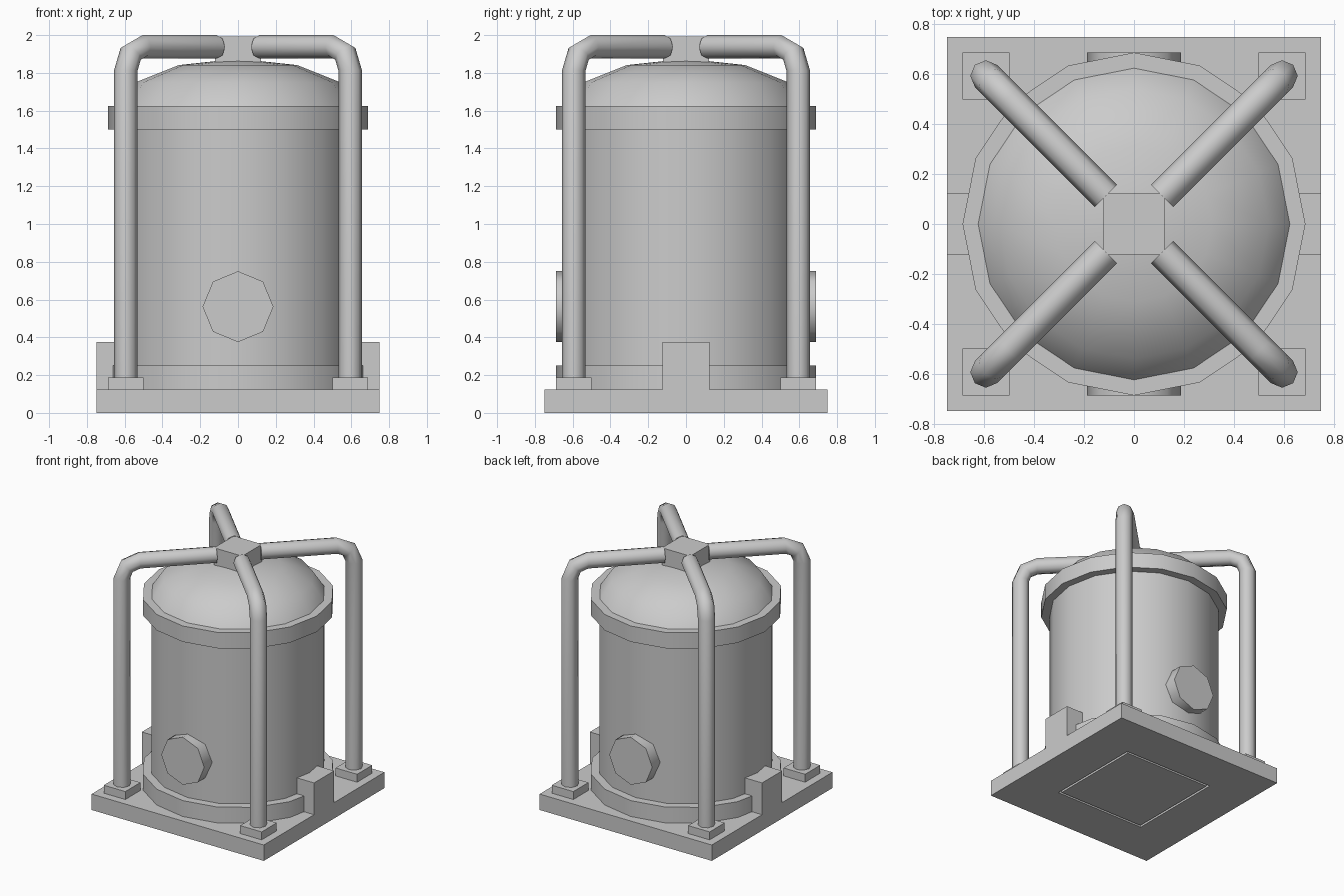
import bpy, bmesh, math
from math import sin, cos, pi
from mathutils import Vector

if "Cube" in bpy.data.objects:
    bpy.data.objects.remove(bpy.data.objects["Cube"])


def finish(name, bm, mirror=""):
    bmesh.ops.remove_doubles(bm, verts=bm.verts, dist=1e-5)
    bmesh.ops.recalc_face_normals(bm, faces=bm.faces)
    me = bpy.data.meshes.new(name)
    bm.to_mesh(me)
    bm.free()
    ob = bpy.data.objects.new(name, me)
    bpy.context.collection.objects.link(ob)
    bpy.ops.object.select_all(action='DESELECT')
    bpy.context.view_layer.objects.active = ob
    ob.select_set(True)
    bpy.ops.object.shade_smooth_by_angle(angle=math.radians(50))
    if mirror:
        m = ob.modifiers.new("mirror", 'MIRROR')
        m.use_axis = ['X' in mirror, 'Y' in mirror, False]
        m.use_mirror_merge = False
    return ob


def box_bm(lo, hi):
    bm = bmesh.new()
    bmesh.ops.create_cube(bm, size=1)
    for v in bm.verts:
        v.co = Vector([(a + b) / 2 + c * (b - a) for a, b, c in zip(lo, hi, v.co)])
    return bm


def bridge(bm, rings, closed=True):
    for a, b in zip(rings, rings[1:]):
        n = len(a)
        for i in range(n):
            j = (i + 1) % n
            bm.faces.new((a[i], a[j], b[j], b[i]))


def lathe(name, profile, sides=16):
    bm = bmesh.new()
    rings = [[bm.verts.new((r * cos(2 * pi * i / sides), r * sin(2 * pi * i / sides), z))
              for i in range(sides)] for r, z in profile]
    bridge(bm, rings)
    bmesh.ops.dissolve_degenerate(bm, dist=1e-5, edges=bm.edges)
    return finish(name, bm)


# base plate with a thin square groove underneath
bm = box_bm((-.75, -.75, 0), (.75, .75, .125))
bm.faces.ensure_lookup_table()
bottom = min(bm.faces, key=lambda f: f.calc_center_median().z)
bmesh.ops.inset_region(bm, faces=[bottom], thickness=.5)
groove = bmesh.ops.inset_region(bm, faces=[bottom], thickness=.025)['faces']
ext = bmesh.ops.extrude_face_region(bm, geom=groove)['geom']
bmesh.ops.translate(bm, verts=[v for v in ext if isinstance(v, bmesh.types.BMVert)], vec=(0, 0, .025))
bmesh.ops.delete(bm, geom=[f for f in groove if f.is_valid], context='FACES_ONLY')
finish("base_plate", bm)

# tank body, domed lid and the two bands
lathe("tank_body", [(0, .125), (.625, .125), (.625, 1.625), (0, 1.625)])
lathe("dome_lid", [(.625 * cos(a * pi / 6), 1.625 + .25 * sin(a * pi / 6)) for a in range(4)])
for name, z in (("lower_band", .125), ("upper_band", 1.5)):
    lathe(name, [(.6, z), (.6875, z), (.6875, z + .125), (.6, z + .125)])

# side blocks and square hub
finish("side_blocks", box_bm((.55, -.125, .125), (.75, .125, .375)), "X")
finish("top_hub", box_bm((-.123, -.123, 1.83), (.123, .123, 1.992)))

# octagonal ports, front and back
bm = bmesh.new()
bridge(bm, [[bm.verts.new((.1875 * cos(i * pi / 4), y, .5625 + .1875 * sin(i * pi / 4)))
             for i in range(8)] for y in (-.55, -.6875)])
bmesh.ops.holes_fill(bm, edges=bm.edges, sides=0)
finish("ports", bm, "Y")

# corner feet
finish("feet", box_bm((.5, .5, .125), (.6875, .6875, .1875)), "XY")

# bent frame pipes: (diagonal distance, height, heading angle)
R, D, B = .0625, .594 * math.sqrt(2), .125
path = [(D, .15, 0)]
path += [(D - B + B * cos(a), 1.8125 + B * sin(a), a) for a in (0, pi / 4, pi / 2)]
path += [(.16, 1.9375, pi / 2)]
out, side = Vector((1, 1, 0)).normalized(), Vector((-1, 1, 0)).normalized()
bm = bmesh.new()
rings = []
for d, z, a in path:
    n = out * cos(a) + Vector((0, 0, sin(a)))
    c = out * d + Vector((0, 0, z))
    rings.append([bm.verts.new(c + R * (n * cos(i * pi / 4) + side * sin(i * pi / 4)))
                  for i in range(8)])
bridge(bm, rings)
bmesh.ops.holes_fill(bm, edges=bm.edges, sides=0)
finish("frame_pipes", bm, "XY")
